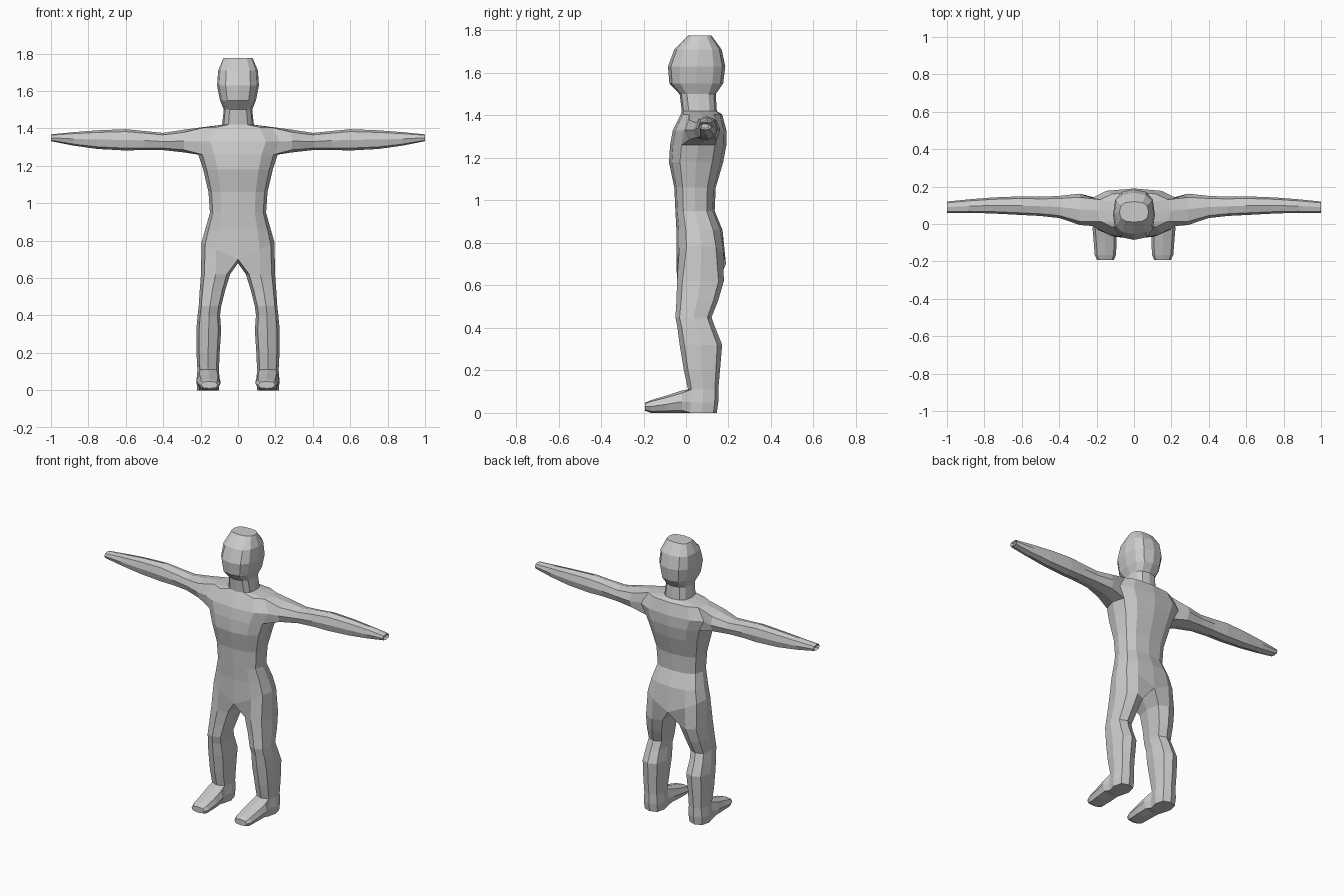
import bpy
import bmesh
from math import sin, cos, radians, copysign

cube = bpy.data.objects.get("Cube")
if cube:
    bpy.data.objects.remove(cube, do_unlink=True)

skin = bpy.data.materials.new("plain grey")
skin.use_nodes = True
grey = (0.6, 0.6, 0.6, 1)
skin.diffuse_color = grey
skin.node_tree.nodes["Principled BSDF"].inputs["Base Color"].default_value = grey

bm = bmesh.new()


def boxy(value, power=0.75):
    """Push a sine or cosine outward for a rounded-box section."""
    return copysign(abs(value) ** power, value) if abs(value) > 1e-6 else 0.0


def octagon(u0, u1, v0, v1, start):
    """Eight points of a rounded box between two limits on each axis."""
    points = []
    for k in range(8):
        a = radians(start + 45 * k)
        points.append(((u0 + u1) / 2 + (u1 - u0) / 2 * boxy(cos(a)),
                       (v0 + v1) / 2 + (v1 - v0) / 2 * boxy(sin(a))))
    return points


def add_ring(points):
    return [bm.verts.new(p) for p in points]


def bridge(a, b, skip=(), closed=True):
    """Join two rings with quads, leaving out the skipped columns."""
    n = len(a)
    for i in range(n if closed else n - 1):
        if i not in skip:
            j = (i + 1) % n
            bm.faces.new((a[i], a[j], b[j], b[i]))


def hole_loop(rows, first):
    """Border of a two-by-two opening, running from its lower first corner."""
    low, mid, high = rows
    return [low[first], low[first + 1], low[first + 2], mid[first + 2],
            high[first + 2], high[first + 1], high[first], mid[first]]


def loft(loop, sections):
    for section in sections:
        ring = add_ring(section)
        bridge(loop, ring)
        loop = ring
    return loop


# Half of the trunk, neck and head: height, half width, front, back
trunk = [(0.70, 0.195, -0.045, 0.188), (0.86, 0.175, -0.045, 0.172),
         (0.95, 0.15, -0.05, 0.135), (1.06, 0.158, -0.055, 0.14),
         (1.18, 0.186, -0.08, 0.175), (1.26, 0.212, -0.075, 0.19),
         (1.33, 0.25, -0.062, 0.19), (1.405, 0.20, -0.025, 0.17),
         (1.42, 0.085, -0.02, 0.145), (1.50, 0.076, -0.03, 0.14),
         (1.55, 0.096, -0.078, 0.175), (1.63, 0.112, -0.085, 0.185),
         (1.71, 0.106, -0.055, 0.168), (1.776, 0.078, 0.01, 0.12)]
rings = []
for level, (z, w, front, back) in enumerate(trunk):
    points = []
    for k in range(7):
        a = radians(30 * k)
        x = w * boxy(sin(a))
        y = (front + back) / 2 - (back - front) / 2 * boxy(cos(a))
        rise = 0.09 * x / w if level == 0 else 0
        points.append((x, y, z + rise))
    rings.append(add_ring(points))

SHOULDER = 5
for level in range(len(rings) - 1):
    opening = (2, 3) if level in (SHOULDER, SHOULDER + 1) else ()
    bridge(rings[level], rings[level + 1], opening, closed=False)
bm.faces.new(rings[-1])

# Arm grown out of the shoulder opening: reach, front, back, bottom, top
arm = [(0.29, -0.005, 0.162, 1.272, 1.393), (0.40, 0.032, 0.15, 1.284, 1.376),
       (0.50, 0.043, 0.146, 1.285, 1.386), (0.60, 0.048, 0.148, 1.282, 1.396),
       (0.75, 0.056, 0.142, 1.29, 1.39), (0.88, 0.06, 0.132, 1.308, 1.38),
       (1.0, 0.06, 0.12, 1.332, 1.368), (0.985, 0.072, 0.108, 1.34, 1.36)]
wrist = loft(hole_loop(rings[SHOULDER:SHOULDER + 3], 2),
             [[(x, y, z) for y, z in octagon(f, b, lo, hi, 225)]
              for x, f, b, lo, hi in arm])
bm.faces.new(wrist)

# Leg hung from the hip and crotch: height, inside, outside, front, back
leg = [(0.62, 0.042, 0.198, -0.042, 0.178), (0.53, 0.07, 0.205, -0.045, 0.152),
       (0.45, 0.09, 0.21, -0.05, 0.12), (0.40, 0.096, 0.216, -0.04, 0.138),
       (0.32, 0.09, 0.223, -0.03, 0.17), (0.20, 0.098, 0.222, -0.01, 0.16),
       (0.11, 0.102, 0.217, 0.01, 0.152)]
heel = [(0.05, 0.098, 0.222, 0.005, 0.152), (0, 0.102, 0.218, 0.005, 0.145)]


def leg_sections(rows):
    return [[(x, y, z) for x, y in octagon(xi, xo, f, b, -135)]
            for z, xi, xo, f, b in rows]


crotch = bm.verts.new((0, 0.075, 0.68))
ankle = loft(rings[0] + [crotch], leg_sections(leg))
heel_mid, sole = [add_ring(s) for s in leg_sections(heel)]
bridge(ankle, heel_mid, skip=(0, 1))
bridge(heel_mid, sole, skip=(0, 1))
bm.faces.new(sole)

# Foot grown forward from the ankle: depth, inside, outside, bottom, top
foot = [(-0.02, 0.095, 0.222, 0, 0.105), (-0.09, 0.093, 0.216, 0, 0.082),
        (-0.165, 0.096, 0.21, 0, 0.06), (-0.192, 0.108, 0.198, 0.01, 0.048)]
toe = loft(hole_loop([sole, heel_mid, ankle], 0),
           [[(x, y, z) for x, z in octagon(xi, xo, lo, hi, 225)]
            for y, xi, xo, lo, hi in foot])
bm.faces.new(toe)

# Mirror the half body across the middle
bmesh.ops.mirror(bm, geom=bm.verts[:] + bm.edges[:] + bm.faces[:],
                 axis='X', merge_dist=0.0005)
bmesh.ops.remove_doubles(bm, verts=bm.verts[:], dist=0.0005)
bmesh.ops.recalc_face_normals(bm, faces=bm.faces[:])

mesh = bpy.data.meshes.new("body")
bm.to_mesh(mesh)
bm.free()
mesh.materials.append(skin)
body = bpy.data.objects.new("body", mesh)
bpy.context.collection.objects.link(body)
